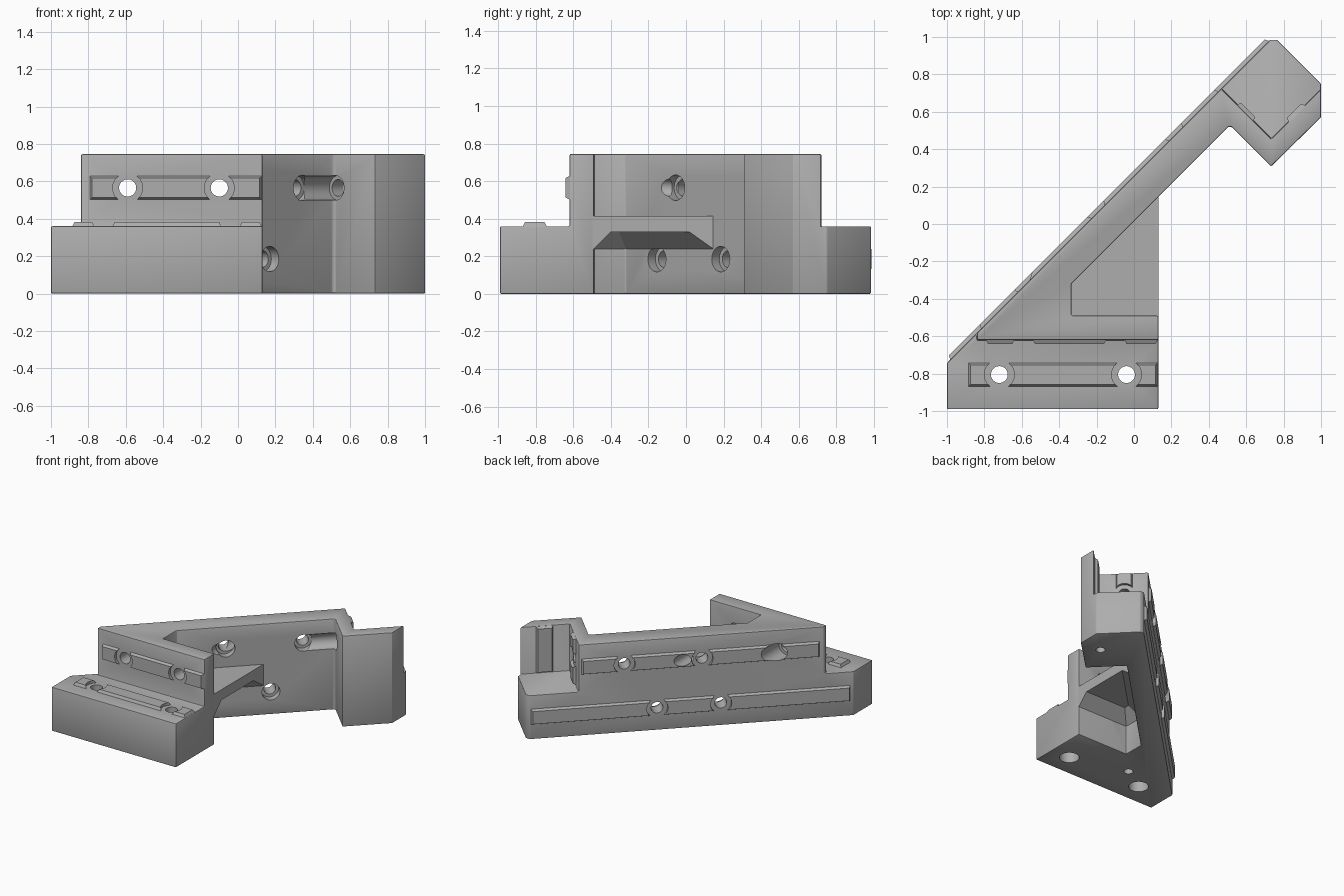
import bpy, bmesh, math
from mathutils import Vector

cube = bpy.data.objects.get("Cube")
if cube:
    bpy.data.objects.remove(cube, do_unlink=True)

grey = bpy.data.materials.new("plain grey")
grey.use_nodes = True
grey.diffuse_color = (0.42, 0.42, 0.42, 1)
grey.node_tree.nodes["Principled BSDF"].inputs["Base Color"].default_value = grey.diffuse_color


def make(name, bm):
    bmesh.ops.recalc_face_normals(bm, faces=bm.faces)
    mesh = bpy.data.meshes.new(name)
    bm.to_mesh(mesh)
    bm.free()
    mesh.materials.append(grey)
    ob = bpy.data.objects.new(name, mesh)
    bpy.context.collection.objects.link(ob)
    return ob


def loft(name, low, high, z0, z1):
    """Solid between two outlines with equal point counts."""
    bm = bmesh.new()
    a = [bm.verts.new((x, y, z0)) for x, y in low]
    b = [bm.verts.new((x, y, z1)) for x, y in high]
    bm.faces.new(a)
    bm.faces.new(b)
    for i in range(len(a)):
        j = (i + 1) % len(a)
        bm.faces.new((a[i], a[j], b[j], b[i]))
    return make(name, bm)


def prism(name, pts, z0, z1):
    return loft(name, pts, pts, z0, z1)


def cylinder(p, q, r):
    p, q = Vector(p), Vector(q)
    bm = bmesh.new()
    bmesh.ops.create_cone(bm, cap_ends=True, segments=32, radius1=r, radius2=r, depth=(q - p).length)
    ob = make("cutter", bm)
    ob.rotation_euler = (q - p).to_track_quat('Z', 'Y').to_euler()
    ob.location = (p + q) / 2
    return ob


def apply(ob, mod):
    bpy.ops.object.select_all(action='DESELECT')
    ob.select_set(True)
    bpy.context.view_layer.objects.active = ob
    bpy.ops.object.modifier_apply(modifier=mod.name)


def cut(ob, cutter):
    mod = ob.modifiers.new("cut", 'BOOLEAN')
    mod.operation, mod.solver, mod.object = 'DIFFERENCE', 'EXACT', cutter
    bpy.context.view_layer.update()
    apply(ob, mod)
    bpy.data.objects.remove(cutter, do_unlink=True)


def rail(name, start, end, normal, gaps=()):
    """Raised tapered strip, interrupted by a round clearance at each gap."""
    start, end, n = Vector(start), Vector(end), Vector(normal).normalized()
    along = (end - start).normalized()
    side = n.cross(along)
    bm = bmesh.new()
    bmesh.ops.create_cube(bm, size=2)
    for v in bm.verts:
        a, b, c = v.co
        taper = 0.015 if c > 0 else 0
        v.co = ((start + end) / 2 + along * a * ((end - start).length / 2 - taper)
                + side * b * (0.067 - taper) + n * (0.022 if c > 0 else -0.008))
    ob = make(name, bm)
    for g in gaps:
        cut(ob, cylinder(Vector(g) - n * 0.1, Vector(g) + n * 0.1, 0.08))
    return ob


# Main body: front wall, diagonal arm and end block
OUT, IN = 0.257, 0.015          # diagonal arm faces: y = x + offset
STEP, TOP, HI, LO = 0.36, 0.745, 0.565, 0.185
body = prism("body", [
    (-1, -1 + OUT), (-1, -0.99), (0.13, -0.99), (0.13, -0.49), (-0.335, -0.49),
    (-0.335, -0.335 + IN), (0.505, 0.505 + IN), (0.52, 0.52), (0.7325, 0.3075),
    (1, 0.57), (1, 0.75), (0.765, 0.985), (0.985 - OUT, 0.985)], 0, TOP)

# Front step and corner seat in the end block
cut(body, prism("cutter", [(-1.2, -1.2), (0.3, -1.2), (0.3, -0.62), (-0.84, -0.62),
                           (-0.84, -0.4), (-1.2, -0.4)], STEP, 1))
cut(body, prism("cutter", [(0.735, 0.455), (1.235, 0.955), (0.735, 1.455), (0.235, 0.955)], STEP, 1))
bev = body.modifiers.new("bevel", 'BEVEL')
bev.width, bev.segments, bev.limit_method, bev.angle_limit = 0.012, 2, 'ANGLE', math.radians(30)
apply(body, bev)

# Shelf with a chamfered underside
shelf = prism("shelf", [(-0.345, -0.5), (0.13, -0.5), (0.13, 0.152), (-0.345, -0.323)], 0.24, 0.415)


def pocket(d):
    x, y, c, far = -0.335 + d, -0.49 + d, IN - d * math.sqrt(2), 0.3
    return [(x, y), (far, y), (far, far + c), (x, x + c)]


cut(shelf, loft("cutter", pocket(-0.04), pocket(0.09), 0.2, 0.33))

# Bolt holes across the diagonal arm, with counterbores on the inner face
thick = (OUT - IN) / 2
back_gaps = {HI: [], LO: []}
for x, z in ((-0.07, HI), (0.345, HI), (0.17, LO), (-0.17, LO)):
    p, d = Vector((x, x + IN, z)), Vector((-1, 1, 0))
    back_gaps[z].append(p + d * thick)
    cut(body, cylinder(p - d * 0.06, p + d * 0.3, 0.045))
    cut(body, cylinder(p - d * 0.06, p + d * 0.04, 0.068))

# Bolt groove beside the arm, leading to the corner seat
cut(body, cylinder((0.33, 0.33, HI), (0.535, 0.535, HI), 0.066))
cut(body, cylinder((0.5, 0.5, HI), (0.7, 0.7, HI), 0.045))

# Vertical holes in the front step, counterbored from below
step_holes = [(-0.72, -0.805), (-0.04, -0.805)]
for x, y in step_holes:
    cut(body, cylinder((x, y, -0.1), (x, y, 0.5), 0.045))
    cut(body, cylinder((x, y, -0.1), (x, y, 0.2), 0.075))
for x, y in ((-0.515, -0.68), (0.82, 0.585)):
    cut(body, cylinder((x, y, -0.1), (x, y, 0.12), 0.035))

# Raised rails
diag = (-1, 1, 0)
upper_rail = rail("upper_back_rail", (-0.82, -0.82 + OUT, HI), (0.455, 0.455 + OUT, HI), diag, back_gaps[HI])
rails = [
    upper_rail,
    rail("lower_back_rail", (-0.985, -0.985 + OUT, LO), (0.725, 0.725 + OUT, LO), diag, back_gaps[LO]),
    rail("front_wall_rail", (-0.795, -0.62, HI), (0.13, -0.62, HI), (0, -1, 0),
         [(x, -0.62, HI) for x in (-0.59, -0.1)]),
    rail("step_rail", (-0.89, -0.805, STEP), (0.13, -0.805, STEP), (0, 0, 1),
         [(x, y, STEP) for x, y in step_holes]),
    rail("seat_left_rail", (0.595, 0.595, STEP), (0.595, 0.595, TOP), (1, 1, 0), [(0.595, 0.595, HI)]),
    rail("seat_right_rail", (0.87, 0.59, STEP), (0.87, 0.59, TOP), diag),
]

# Holes through the front wall, running out of the diagonal face
for ob in (body, upper_rail):
    for x in (-0.59, -0.1):
        cut(ob, cylinder((x, -0.8, HI), (x, 0.4, HI), 0.046))
    cut(ob, cylinder((-0.59, -0.46, HI), (-0.59, 0, HI), 0.07))

# Smooth rounded edges and bores, crisp elsewhere
bpy.ops.object.select_all(action='DESELECT')
for ob in [body, shelf] + rails:
    ob.select_set(True)
bpy.context.view_layer.objects.active = body
bpy.ops.object.shade_smooth_by_angle(angle=math.radians(25))
